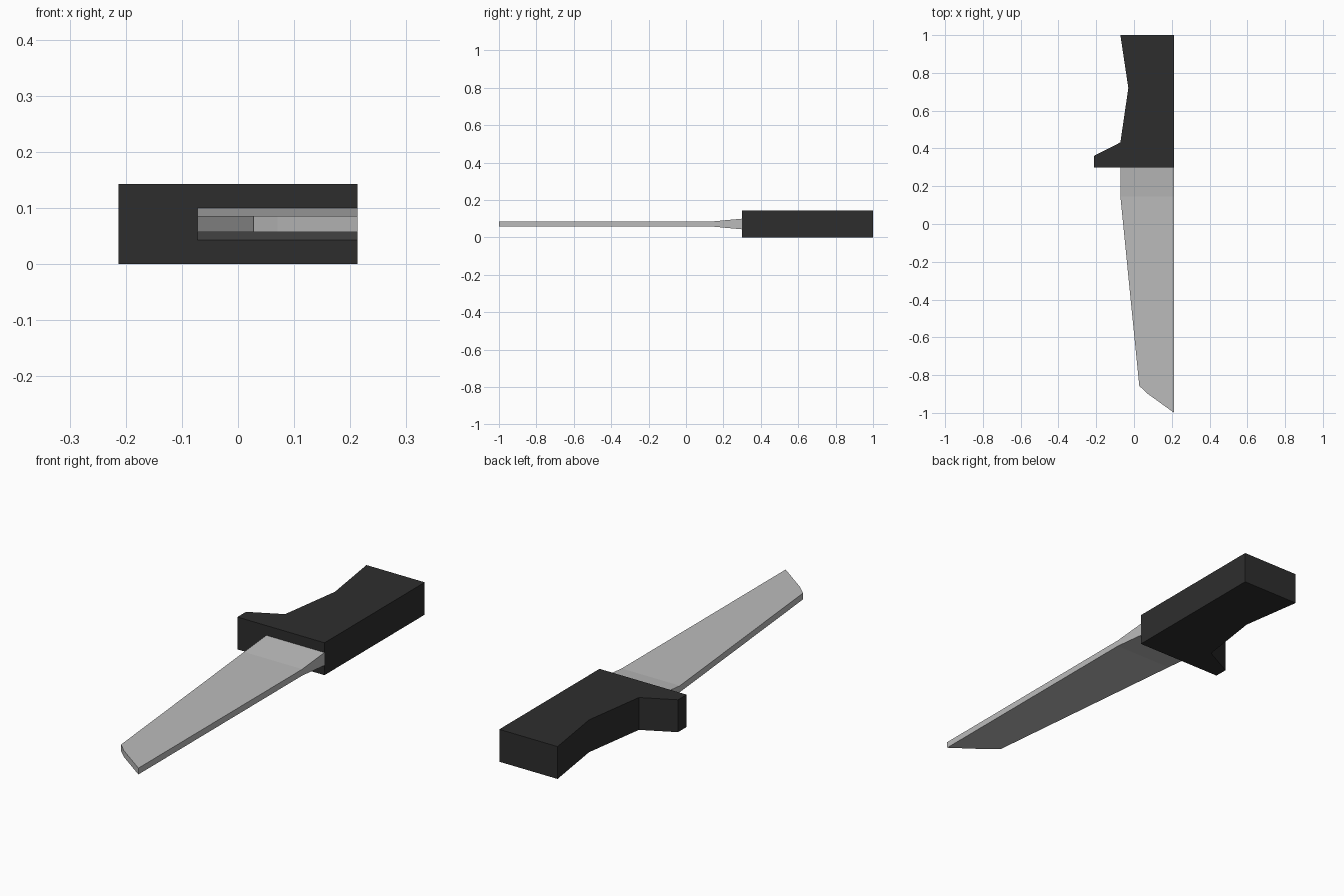
import bpy
import bmesh

cube = bpy.data.objects.get("Cube")
if cube:
    bpy.data.objects.remove(cube, do_unlink=True)


def material(name, rgb):
    m = bpy.data.materials.new(name)
    m.use_nodes = True
    color = (*rgb, 1.0)
    m.diffuse_color = color
    m.node_tree.nodes["Principled BSDF"].inputs["Base Color"].default_value = color
    return m


def extruded(name, outline, half_thickness, mid_z, mat):
    """Closed (x, y) outline made solid; half_thickness(y) sets the taper."""
    bm = bmesh.new()
    rings = [[bm.verts.new((x, y, mid_z + side * half_thickness(y)))
              for x, y in outline] for side in (-1, 1)]
    low, high = rings
    n = len(outline)
    for i in range(n):
        j = (i + 1) % n
        bm.faces.new((low[i], low[j], high[j], high[i]))
    # Split both caps across the shoulder so each facet stays flat
    for ring in rings:
        cap = bm.faces.new(ring)
        pair = [v for v in ring if abs(v.co.y - SHOULDER_Y) < 1e-4]
        if len(pair) == 2:
            bmesh.utils.face_split(cap, pair[0], pair[1])
    bmesh.ops.recalc_face_normals(bm, faces=bm.faces)
    mesh = bpy.data.meshes.new(name)
    bm.to_mesh(mesh)
    bm.free()
    mesh.materials.append(mat)
    obj = bpy.data.objects.new(name, mesh)
    bpy.context.collection.objects.link(obj)
    return obj


SHOULDER_Y = 0.145
GUARD_Y = 0.3
MID_Z = 0.0715
RIGHT = 0.213

black = material("handle black", (0.027, 0.027, 0.027))
steel = material("blade steel", (0.5, 0.5, 0.5))

# Handle with finger guard
extruded("handle", [(-0.072, 1), (-0.03, 0.72), (-0.072, 0.432), (-0.213, 0.36),
                    (-0.213, GUARD_Y), (RIGHT, GUARD_Y), (RIGHT, 1)],
         lambda y: MID_Z, MID_Z, black)

# Blade, thickening from the shoulder to the guard
extruded("blade", [(-0.072, GUARD_Y), (-0.072, SHOULDER_Y), (0.028, -0.857),
                   (0.07, -0.897), (RIGHT, -1), (RIGHT, SHOULDER_Y), (RIGHT, GUARD_Y)],
         lambda y: 0.0285 if y > SHOULDER_Y + 0.01 else 0.014, MID_Z, steel)
